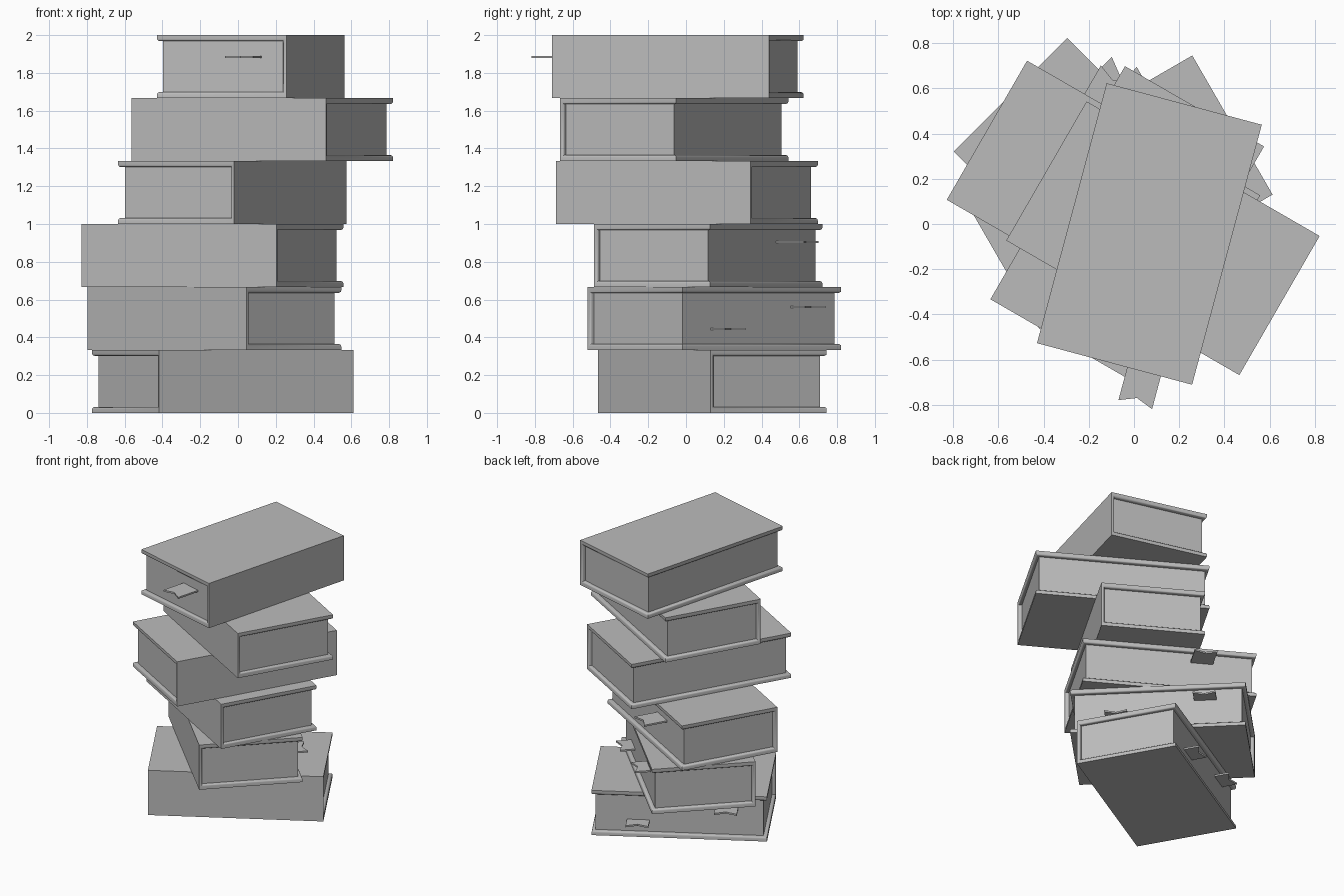
import bpy, bmesh, math
from mathutils import Matrix

cube = bpy.data.objects.get("Cube")
if cube:
    bpy.data.objects.remove(cube, do_unlink=True)

W, L, H = 0.71, 1.19, 1 / 3        # book width, length, thickness
BOARD, SPINE, INSET = 0.032, 0.022, 0.026

grey = bpy.data.materials.new("plain_grey")
grey.use_nodes = True
grey.diffuse_color = (0.5, 0.5, 0.5, 1)
grey.node_tree.nodes["Principled BSDF"].inputs["Base Color"].default_value = (0.5, 0.5, 0.5, 1)


def add_object(name, bm, place):
    bmesh.ops.recalc_face_normals(bm, faces=bm.faces)
    mesh = bpy.data.meshes.new(name)
    bm.to_mesh(mesh)
    bm.free()
    mesh.materials.append(grey)
    ob = bpy.data.objects.new(name, mesh)
    ob.matrix_world = place
    bpy.context.collection.objects.link(ob)
    return ob


def extrude_outline(points, shift):
    """Solid made by pushing a flat outline along a vector."""
    bm = bmesh.new()
    face = bm.faces.new([bm.verts.new(p) for p in points])
    new = bmesh.ops.extrude_face_region(bm, geom=[face])["geom"]
    bmesh.ops.translate(bm, vec=shift, verts=[v for v in new if isinstance(v, bmesh.types.BMVert)])
    return bm


def cover(name, place):
    """C-shaped binding: two boards joined by a flat spine on +x."""
    x, inner = W / 2, W / 2 - SPINE
    half = [(-x, H), (-x, H - BOARD), (inner, H - BOARD)]
    outline = [(x, 0), (x, H)] + half + [(px, H - pz) for px, pz in reversed(half)]
    bm = extrude_outline([(px, -L / 2, pz) for px, pz in outline], (0, L, 0))

    # Round the inner lips of the boards and spine
    def on_rim(v):
        c = v.co
        inside = BOARD - 0.001 < c.z < H - BOARD + 0.001
        return inside and (abs(c.y) > L / 2 - 0.001 or c.x < -x + 0.001)

    lips = [e for e in bm.edges if all(on_rim(v) for v in e.verts)
            and not (e.verts[0].co.x > 0 and e.verts[1].co.x > 0
                     and abs(e.verts[0].co.y - e.verts[1].co.y) > 0.1)]
    bmesh.ops.bevel(bm, geom=lips, offset=0.013, segments=3, profile=0.5, affect='EDGES')
    return add_object(name, bm, place)


def pages(name, place):
    """Page block set back from the boards on three sides."""
    x0, x1 = -W / 2 + INSET, W / 2 - SPINE / 2
    bm = bmesh.new()
    size = (x1 - x0, L - 2 * INSET, H - BOARD)
    bmesh.ops.create_cube(bm, size=1, matrix=Matrix.Translation(((x0 + x1) / 2, 0, H / 2))
                          @ Matrix.Diagonal((*size, 1)))
    return add_object(name, bm, place)


def bookmark(name, place, x, y, z, turn, reach):
    """Ribbon with a swallowtail tip, pointing along its local +x."""
    w = 0.077
    outline = [(-0.06, -w), (reach, -w), (reach - 0.03, 0), (reach, w), (-0.06, w)]
    bm = extrude_outline([(px, py, -0.006) for px, py in outline], (0, 0, 0.012))
    local = Matrix.Translation((x, y, z)) @ Matrix.Rotation(math.radians(turn), 4, 'Z')
    return add_object(name, bm, place @ local)


# Bookmarks per book: x, y, z, direction, reach past the board edge
fore_pair = [(-W / 2, -0.32, 0.227, 180, 0.08), (-W / 2, 0.28, 0.111, 180, 0.08)]
fore_one = [(-W / 2, -0.225, 0.238, 180, 0.145)]
end_one = [(0.135, -L / 2, 0.218, -90, 0.15)]

# Stack from the bottom up: centre x, centre y, turn, bookmarks
stack = [
    (-0.08, 0.14, -60, fore_pair),
    (-0.125, 0.15, -135, fore_pair),
    (-0.135, 0.117, -120, fore_one),
    (-0.03, 0.005, -30, []),
    (0.128, -0.063, -120, []),
    (0.068, -0.044, -15, end_one),
]

for i, (cx, cy, turn, marks) in enumerate(stack):
    place = Matrix.Translation((cx, cy, i * H)) @ Matrix.Rotation(math.radians(turn), 4, 'Z')
    n = i + 1
    binding = cover(f"book_{n}_cover", place)
    pages(f"book_{n}_pages", place)
    for k, mark in enumerate(marks):
        bookmark(f"book_{n}_bookmark_{k + 1}", place, *mark)
    # Smooth the rounded lips, keep the corners sharp
    bpy.ops.object.select_all(action='DESELECT')
    binding.select_set(True)
    bpy.context.view_layer.objects.active = binding
    bpy.ops.object.shade_smooth_by_angle(angle=math.radians(35))
